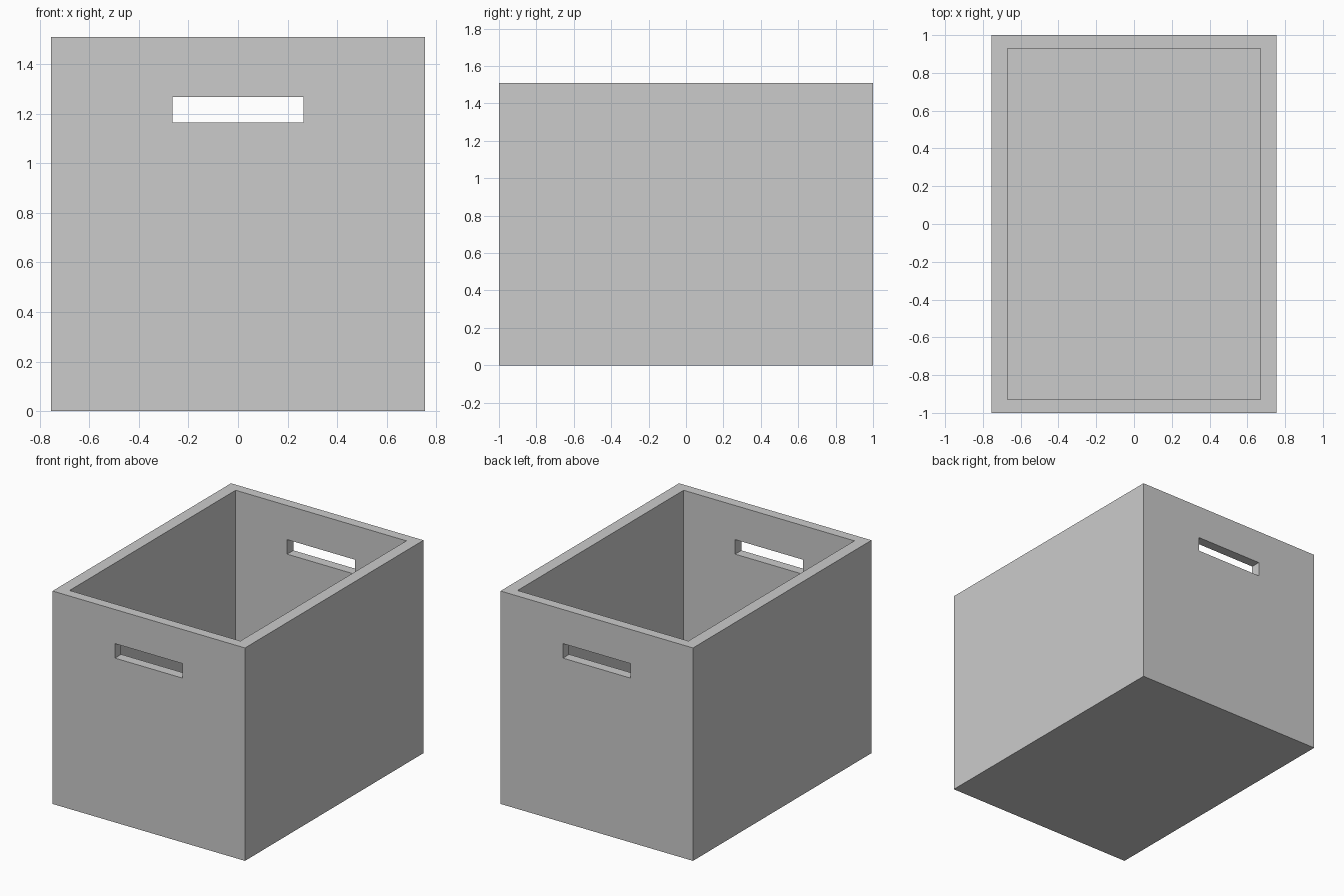
import bpy
from mathutils import Vector

cube = bpy.data.objects.get("Cube")
if cube:
    bpy.data.objects.remove(cube, do_unlink=True)

# Overall sizes
WIDTH, DEPTH, HEIGHT = 1.51, 2.0, 1.51
SIDE_WALL, END_WALL, FLOOR = 0.085, 0.07, 0.075
SLOT_WIDTH, SLOT_BOTTOM, SLOT_TOP = 0.53, 1.165, 1.268


def box(name, width, depth, bottom, top):
    """Add a box centred in x and y, spanning bottom to top in z."""
    bpy.ops.mesh.primitive_cube_add(size=1)
    obj = bpy.context.object
    obj.name = name
    size = Vector((width, depth, top - bottom))
    for v in obj.data.vertices:
        v.co = v.co * size + Vector((0, 0, (bottom + top) / 2))
    return obj


def cut(target, cutter):
    """Subtract the cutter from the target, then discard it."""
    cutter.hide_render = True
    mod = target.modifiers.new("cut", "BOOLEAN")
    mod.operation = "DIFFERENCE"
    mod.solver = "EXACT"
    mod.object = cutter
    bpy.context.view_layer.objects.active = target
    bpy.ops.object.modifier_apply(modifier=mod.name)
    bpy.data.objects.remove(cutter, do_unlink=True)


# Open storage box
storage_box = box("storage_box", WIDTH, DEPTH, 0, HEIGHT)
cut(storage_box, box("cavity", WIDTH - 2 * SIDE_WALL, DEPTH - 2 * END_WALL,
                     FLOOR, HEIGHT + 0.2))

# Hand slots through the front and back walls
cut(storage_box, box("hand_slots", SLOT_WIDTH, DEPTH + 0.4, SLOT_BOTTOM, SLOT_TOP))

# Plain grey finish
grey = bpy.data.materials.new("light_grey")
grey.use_nodes = True
colour = (0.6, 0.6, 0.6, 1)
grey.diffuse_color = colour
grey.node_tree.nodes["Principled BSDF"].inputs["Base Color"].default_value = colour
storage_box.data.materials.clear()
storage_box.data.materials.append(grey)
